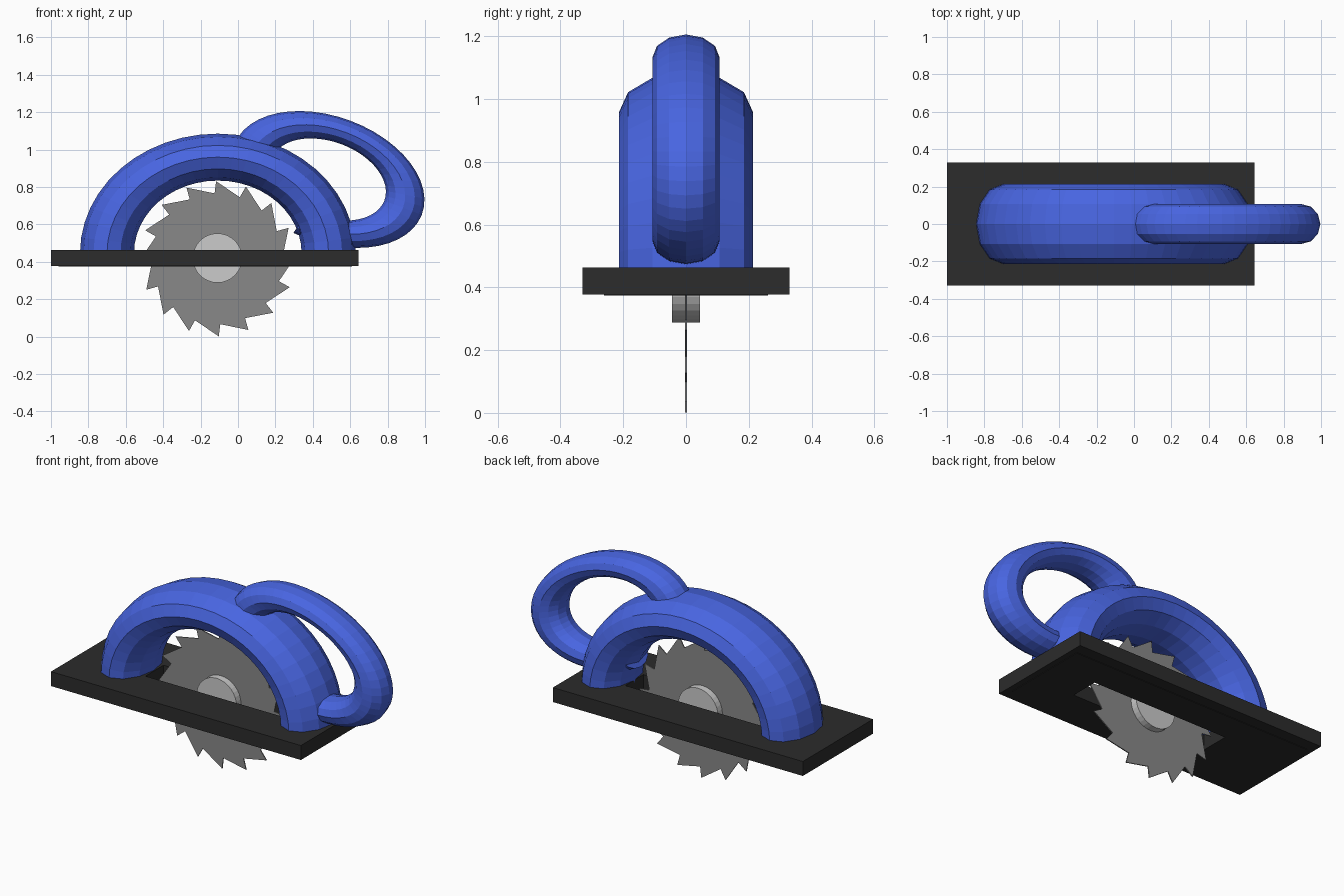
import bpy, bmesh
from math import sin, cos, pi, radians

if "Cube" in bpy.data.objects:
    bpy.data.objects.remove(bpy.data.objects["Cube"])


def material(name, rgb):
    m = bpy.data.materials.new(name)
    m.diffuse_color = (*rgb, 1)
    m.use_nodes = True
    m.node_tree.nodes["Principled BSDF"].inputs["Base Color"].default_value = m.diffuse_color
    return m


BLUE = material("blue_casing", (0.065, 0.13, 0.75))
BLACK = material("black_plate", (0.025, 0.025, 0.025))
STEEL = material("dark_steel", (0.25, 0.25, 0.25))


def finish(name, bm, mat=None):
    bmesh.ops.recalc_face_normals(bm, faces=bm.faces)
    me = bpy.data.meshes.new(name)
    bm.to_mesh(me)
    bm.free()
    ob = bpy.data.objects.new(name, me)
    bpy.context.collection.objects.link(ob)
    if mat:
        me.materials.append(mat)
    return ob


def skin(name, rings, mat, closed=False):
    """Bridge successive rings of points; cap the ends or close the loop."""
    bm = bmesh.new()
    vs = [[bm.verts.new(p) for p in r] for r in rings]
    n = len(vs[0])
    pairs = list(zip(vs, vs[1:])) + ([(vs[-1], vs[0])] if closed else [])
    for a, b in pairs:
        for i in range(n):
            j = (i + 1) % n
            bm.faces.new((a[i], a[j], b[j], b[i]))
    if not closed:
        bm.faces.new(vs[0])
        bm.faces.new(vs[-1])
    return finish(name, bm, mat)


def stretched_arc(name, cx, cz, a, b, k, half_y, tilt, start, end, steps):
    """Part of a 12-sided torus in the xz plane, stretched to radii a and b.
    k is the tube radius relative to the outer radius."""
    t = radians(tilt)
    rings = []
    for s in range(steps + 1):
        th = radians(start + (end - start) * s / steps)
        ring = []
        for i in range(12):
            ph = 2 * pi * i / 12
            r = 1 - k + k * cos(ph)
            u, v = a * r * cos(th), b * r * sin(th)
            ring.append((cx + u * cos(t) - v * sin(t), half_y * sin(ph),
                         cz + u * sin(t) + v * cos(t)))
        rings.append(ring)
    return skin(name, rings, BLUE)


def rect(x0, x1, y, z):
    return [(x0, -y, z), (x1, -y, z), (x1, y, z), (x0, y, z)]


def slotted_plate(name, x0, x1, y, z0, z1):
    slot = (-0.55, 0.34, 0.085)
    return skin(name, [rect(x0, x1, y, z0), rect(x0, x1, y, z1),
                       rect(*slot, z1), rect(*slot, z0)], BLACK, closed=True)


# Base plate with blade slot, and the thin sole under it
slotted_plate("base_plate", -1.0, 0.645, 0.33, 0.377, 0.463)
slotted_plate("sole", -0.96, 0.61, 0.262, 0.374, 0.3775)

# Arched blade guard and looped rear handle
stretched_arc("blade_guard", -0.108, 0.445, 0.737, 0.64, 0.196, 0.213,
              0, 0, 180, 24)
stretched_arc("handle", 0.482, 0.84, 0.535, 0.336, 0.2, 0.107,
              -20.4, -98, 187, 38)

# Saw blade: 16 hooked teeth
CX, CZ, TEETH, HALF = -0.11, 0.416, 16, 0.003
outline = []
for i in range(TEETH):
    tip = radians(271 + i * 360 / TEETH)
    for r, ang in ((0.415, tip), (0.35, tip + radians(1.5))):
        outline.append((CX + r * cos(ang), CZ + r * sin(ang)))
skin("saw_blade", [[(x, y, z) for x, z in outline] for y in (-HALF, HALF)], STEEL)

# Hub through the blade
hub = [(CX + 0.132 * cos(2 * pi * i / 32), 0.42 + 0.132 * sin(2 * pi * i / 32))
       for i in range(32)]
skin("hub", [[(x, y, z) for x, z in hub] for y in (-0.044, 0.044)], None)
